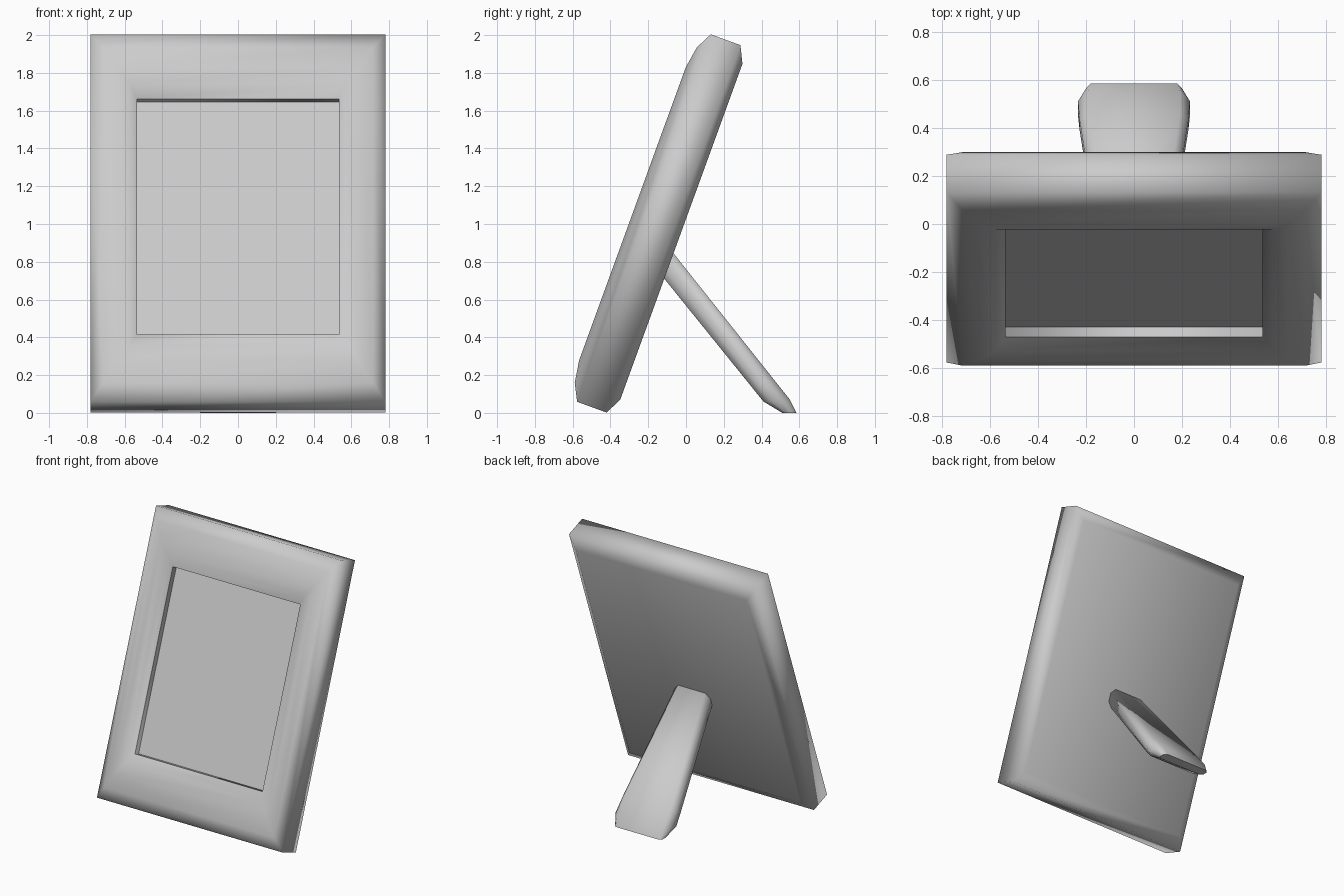
import bpy, bmesh, math

if "Cube" in bpy.data.objects:
    bpy.data.objects.remove(bpy.data.objects["Cube"])

TILT = math.radians(20)
S, C = math.sin(TILT), math.cos(TILT)
HALF_W, HALF_H, MID_U = 0.78, 1.035, 0.893


def lean(x, u, d):
    """Frame-plane coordinates (across, up, depth) to leaning world position."""
    return (x, u * S + d * C, u * C - d * S)


def rect(inset_x, inset_u, d):
    w, h = HALF_W - inset_x, HALF_H - inset_u
    return [lean(sx * w, MID_U + su * h, d)
            for sx, su in ((-1, -1), (1, -1), (1, 1), (-1, 1))]


def loft(name, rings, cap_start=True, cap_end=True, sharp=()):
    bm = bmesh.new()
    vr = [[bm.verts.new(p) for p in r] for r in rings]
    n = len(vr[0])
    for a, b in zip(vr, vr[1:]):
        for i in range(n):
            j = (i + 1) % n
            bm.faces.new((a[i], a[j], b[j], b[i]))
    if cap_start:
        bm.faces.new(vr[0][::-1])
    if cap_end:
        bm.faces.new(vr[-1])
    bmesh.ops.recalc_face_normals(bm, faces=bm.faces)
    for f in bm.faces:
        f.smooth = True
    for k in sharp:
        for i in range(n):
            bm.edges.get((vr[k][i], vr[k][(i + 1) % n])).smooth = False
    me = bpy.data.meshes.new(name)
    bm.to_mesh(me)
    bm.free()
    ob = bpy.data.objects.new(name, me)
    bpy.context.collection.objects.link(ob)
    return ob


# Frame moulding: back panel, outer wall, rounded front, recess holding the picture
profile = [(0.065, 0.09, -0.351), (0, 0, -0.395), (0, 0, -0.562),
           (0.065, 0.09, -0.608), (0.14, 0.21, -0.627),
           (0.205, 0.30, -0.618), (0.245, 0.372, -0.585),
           (0.245, 0.372, -0.539)]
loft("picture_frame", [rect(*p) for p in profile], sharp=(6, 7))


# Stand leg: eight-sided sections between an upper and a lower edge point
def leg_section(upper, lower, w, c):
    pts = []
    for x, t in ((w - c, 0), (w, 0.28), (w, 0.72), (w - c, 1),
                 (c - w, 1), (-w, 0.72), (-w, 0.28), (c - w, 0)):
        pts.append((x, upper[0] + (lower[0] - upper[0]) * t,
                    upper[1] + (lower[1] - upper[1]) * t))
    return pts


leg = loft("stand_leg", [
    leg_section((-0.09, 0.875), (-0.135, 0.735), 0.145, 0.035),
    leg_section((0.46, 0.183), (0.36, 0.122), 0.226, 0.035),
    leg_section((0.55, 0.07), (0.41, 0.06), 0.233, 0.04),
    leg_section((0.585, 0), (0.51, 0), 0.20, 0.02)], sharp=(3,))
